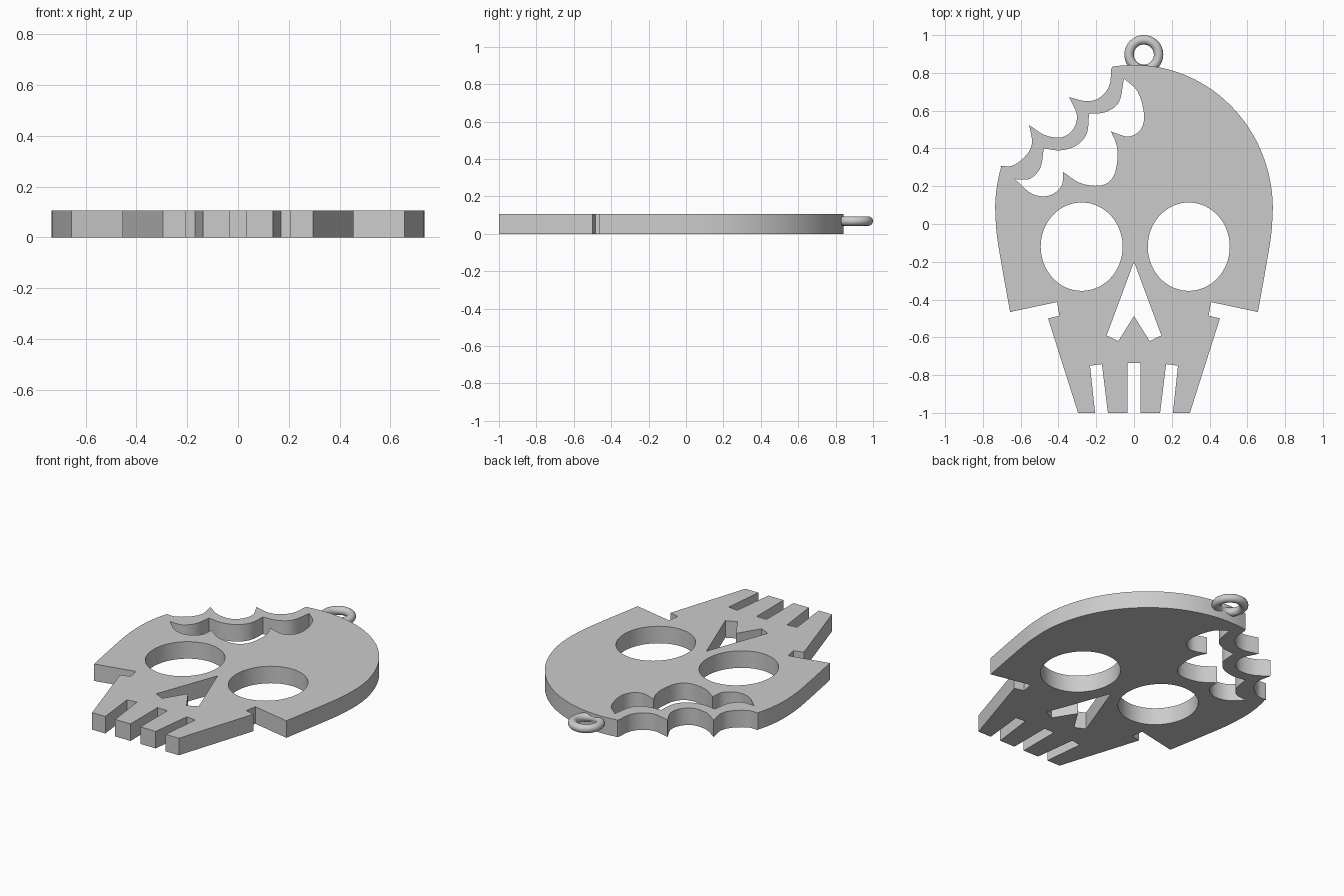
import bpy
import bmesh
from math import sin, cos, radians
from mathutils import Vector

THICK = 0.105

cube = bpy.data.objects.get("Cube")
if cube:
    bpy.data.objects.remove(cube, do_unlink=True)

grey = bpy.data.materials.new("plain grey")
grey.use_nodes = True
colour = (0.6, 0.6, 0.6, 1)
grey.diffuse_color = colour
grey.node_tree.nodes["Principled BSDF"].inputs["Base Color"].default_value = colour


def ellipse(cx, cy, rx, ry, start, end, steps):
    """Points along an elliptical arc, angles in degrees."""
    angles = [radians(start + (end - start) * i / steps) for i in range(steps + 1)]
    return [(cx + rx * cos(a), cy + ry * sin(a)) for a in angles]


def smooth(points, steps=6):
    """Smooth path through the points, leaving out the last one."""
    p = [Vector(q) for q in points]
    p = [2 * p[0] - p[1]] + p + [2 * p[-1] - p[-2]]
    path = []
    for a, b, c, d in zip(p, p[1:], p[2:], p[3:]):
        for i in range(steps):
            t = i / steps
            path.append(tuple(0.5 * (2 * b + (c - a) * t + (2 * a - 5 * b + 4 * c - d) * t * t
                                     + (3 * b - a - 3 * c + d) * t ** 3)))
    return path


def mirrored(points):
    return [(-x, y) for x, y in reversed(points)]


# Right half of the face edge: cheek, jaw notch and teeth
cheek = smooth([(0.735, 0.08), (0.727, -0.05), (0.7, -0.22), (0.656, -0.466)])[1:]
jaw = cheek + [(0.656, -0.466), (0.407, -0.413), (0.395, -0.485), (0.455, -0.5),
               (0.296, -1), (0.206, -1), (0.233, -0.75), (0.17, -0.742),
               (0.138, -1), (0.034, -1), (0.034, -0.737)]

# Scalloped break at the upper corner
break_edge = (
    smooth([(-0.707, 0.307), (-0.64, 0.31), (-0.57, 0.365), (-0.54, 0.43), (-0.555, 0.524)])
    + smooth([(-0.555, 0.524), (-0.47, 0.47), (-0.38, 0.46), (-0.32, 0.505),
              (-0.303, 0.58), (-0.344, 0.672)])
    + smooth([(-0.344, 0.672), (-0.25, 0.65), (-0.18, 0.67), (-0.13, 0.735), (-0.12, 0.836)]))

outline = (ellipse(0, 0.08, 0.735, 0.762, 99, 0, 40) + jaw + mirrored(jaw)
           + ellipse(0, 0.08, 0.735, 0.762, 180, 163, 8) + break_edge)

# Opening just inside the break
bite = (
    smooth([(-0.053, 0.77), (0.02, 0.7), (0.053, 0.58), (0.035, 0.5), (-0.03, 0.463), (-0.122, 0.49)])
    + smooth([(-0.122, 0.49), (-0.093, 0.42), (-0.088, 0.34), (-0.11, 0.25),
              (-0.17, 0.205), (-0.28, 0.215), (-0.375, 0.275)])
    + smooth([(-0.375, 0.275), (-0.385, 0.2), (-0.45, 0.15), (-0.54, 0.16), (-0.63, 0.237)])
    + smooth([(-0.63, 0.237), (-0.55, 0.24), (-0.495, 0.3), (-0.478, 0.4)])
    + smooth([(-0.478, 0.4), (-0.39, 0.39), (-0.305, 0.415), (-0.25, 0.48), (-0.238, 0.583)])
    + smooth([(-0.238, 0.583), (-0.15, 0.593), (-0.08, 0.645), (-0.053, 0.77)]))

# Eye sockets and nose
eyes = [ellipse(x, -0.12, 0.217, 0.234, 0, 360, 64)[:-1] for x in (-0.277, 0.29)]
nose_side = [(0.145, -0.59), (0.083, -0.62)]
nose = [(0, -0.2)] + nose_side + [(0, -0.487)] + mirrored(nose_side)

# Plate: filled outline with openings, given thickness
curve = bpy.data.curves.new("skull_plate", 'CURVE')
curve.dimensions = '2D'
curve.fill_mode = 'BOTH'
curve.extrude = THICK / 2
for loop in [outline, bite, nose] + eyes:
    spline = curve.splines.new('POLY')
    spline.points.add(len(loop) - 1)
    for point, (x, y) in zip(spline.points, loop):
        point.co = (x, y, 0, 1)
    spline.use_cyclic_u = True
plate = bpy.data.objects.new("skull_plate", curve)
plate.location.z = THICK / 2
bpy.context.collection.objects.link(plate)
bpy.ops.object.select_all(action='DESELECT')
plate.select_set(True)
bpy.context.view_layer.objects.active = plate
bpy.ops.object.convert(target='MESH')
plate = bpy.context.object
bm = bmesh.new()
bm.from_mesh(plate.data)
bmesh.ops.remove_doubles(bm, verts=bm.verts, dist=0.0005)
bmesh.ops.recalc_face_normals(bm, faces=bm.faces)
bm.to_mesh(plate.data)
bm.free()
plate.data.materials.clear()
plate.data.materials.append(grey)
bpy.ops.object.shade_smooth_by_angle(angle=radians(30))

# Hanging ring
bpy.ops.mesh.primitive_torus_add(location=(0.052, 0.897, 0.068), major_radius=0.078,
                                 minor_radius=0.025, major_segments=48, minor_segments=16)
ring = bpy.context.object
ring.name = "hanging_ring"
ring.data.materials.append(grey)
bpy.ops.object.shade_smooth_by_angle(angle=radians(60))
